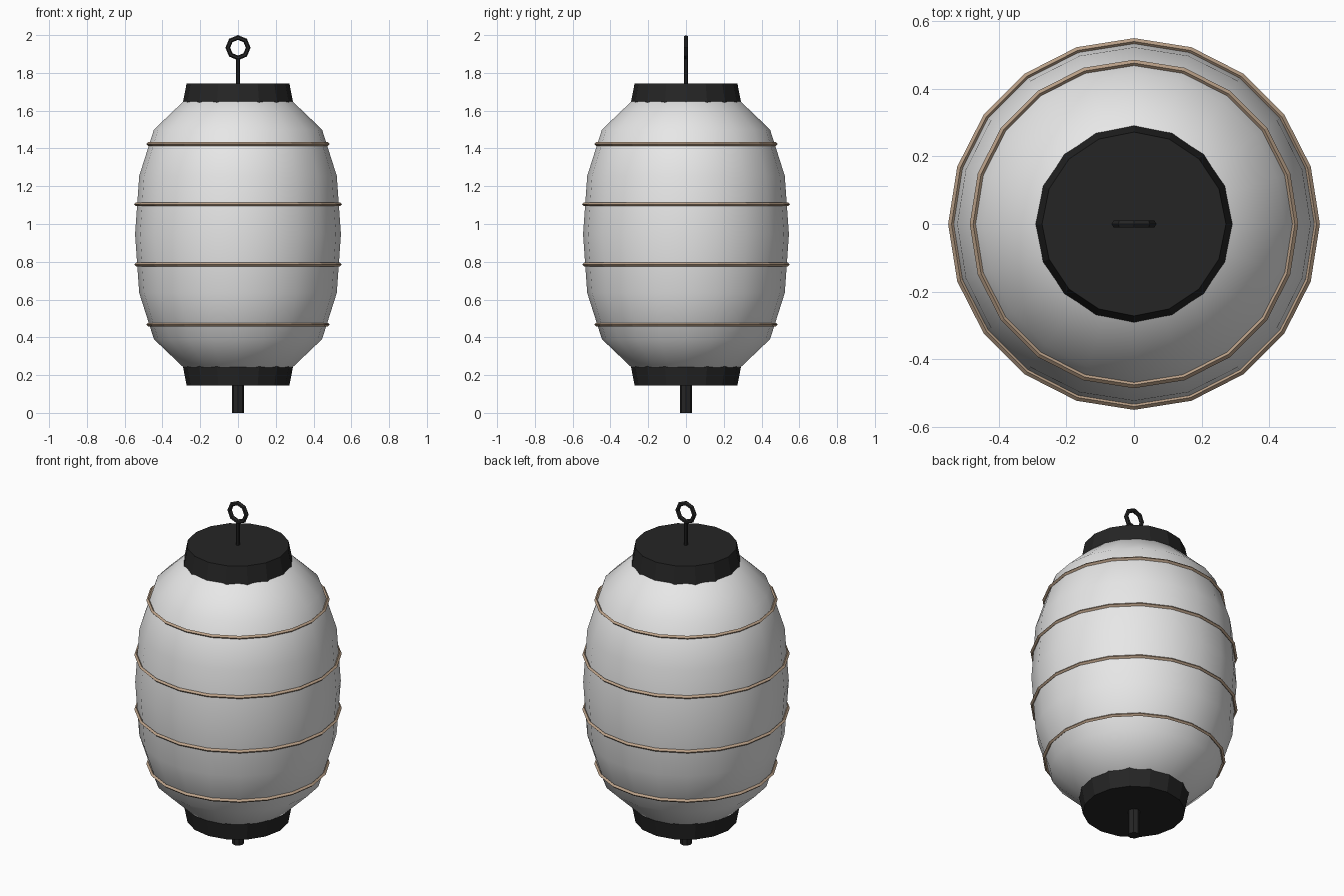
import bpy, bmesh, math

cube = bpy.data.objects.get("Cube")
if cube:
    bpy.data.objects.remove(cube, do_unlink=True)

MID = 0.945  # height of the widest part of the shade


def material(name, rgb, rough=0.7):
    m = bpy.data.materials.new(name)
    m.use_nodes = True
    m.diffuse_color = (*rgb, 1)
    bsdf = m.node_tree.nodes["Principled BSDF"]
    bsdf.inputs["Base Color"].default_value = (*rgb, 1)
    bsdf.inputs["Roughness"].default_value = rough
    return m


paper = material("paper_white", (0.8, 0.8, 0.8))
black = material("black_lacquer", (0.018, 0.018, 0.018))
bamboo = material("bamboo_tan", (0.5, 0.36, 0.25))


def lathe(name, profile, sides, mat, smooth=False, closed=False):
    """Spin a (radius, z) profile about z; open profiles get flat end caps."""
    bm = bmesh.new()
    rows = [[bm.verts.new((r * math.cos(math.tau * i / sides),
                           r * math.sin(math.tau * i / sides), z))
             for i in range(sides)] for r, z in profile]
    pairs = list(zip(rows, rows[1:]))
    if closed:
        pairs.append((rows[-1], rows[0]))
    else:
        bm.faces.new(rows[0][::-1])
        bm.faces.new(rows[-1])
    for a, b in pairs:
        for i in range(sides):
            j = (i + 1) % sides
            bm.faces.new((a[i], a[j], b[j], b[i]))
    bmesh.ops.recalc_face_normals(bm, faces=bm.faces)
    for f in bm.faces:
        f.smooth = smooth
    mesh = bpy.data.meshes.new(name)
    bm.to_mesh(mesh)
    bm.free()
    mesh.materials.append(mat)
    ob = bpy.data.objects.new(name, mesh)
    bpy.context.collection.objects.link(ob)
    return ob


def hoop(name, radius, thick, sides, tube_sides, mat):
    """Ring with a polygonal cross-section, centred on its own origin."""
    section = [(radius + thick * math.cos(math.tau * k / tube_sides),
                thick * math.sin(math.tau * k / tube_sides)) for k in range(tube_sides)]
    return lathe(name, section, sides, mat, closed=True)


# Paper shade: one half profile mirrored about its middle
half = [(0.545, 0), (0.523, 0.31), (0.445, 0.555), (0.29, 0.703), (0.15, 0.755)]
profile = [(r, MID - h) for r, h in half[:0:-1]] + [(r, MID + h) for r, h in half]
lathe("paper_shade", profile, 20, paper, smooth=True)

# Bamboo hoops around the shade
for side, word in ((1, "upper"), (-1, "lower")):
    for label, radius, offset in (("inner", 0.54, 0.159), ("outer", 0.476, 0.478)):
        ring = hoop(f"{word}_{label}_hoop", radius, 0.01, 20, 4, bamboo)
        ring.location.z = MID + side * offset

# End caps, flared towards the shade
for side, word in ((1, "top"), (-1, "bottom")):
    lathe(f"{word}_cap", [(0.292, MID + side * 0.697), (0.272, MID + side * 0.8)], 16, black)

# Hanging rod and ring above, short stem below
lathe("hanging_rod", [(0.011, 1.73), (0.011, 1.885)], 8, black)
loop = hoop("hanging_ring", 0.054, 0.0125, 8, 6, black)
loop.rotation_euler.x = math.pi / 2
loop.location.z = 1.9335
lathe("bottom_stem", [(0.033, 0), (0.033, 0.16)], 8, black)
